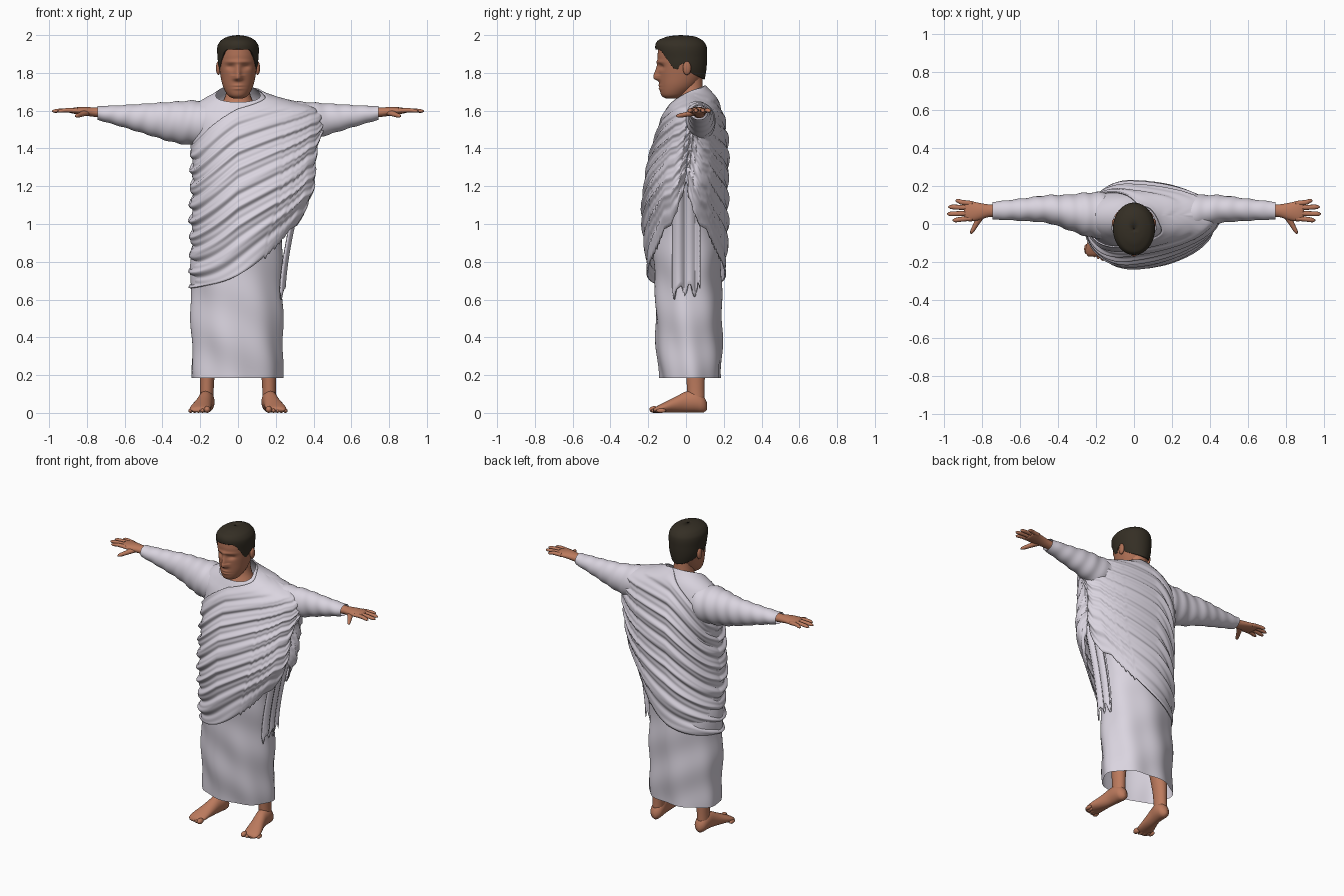
import bpy, bmesh, random
from math import sin, cos, pi, exp, degrees, radians
from mathutils import Vector

random.seed(4)
cube = bpy.data.objects.get("Cube")
if cube:
    bpy.data.objects.remove(cube, do_unlink=True)


def material(name, rgb):
    m = bpy.data.materials.new(name)
    m.use_nodes = True
    m.diffuse_color = (*rgb, 1)
    bsdf = m.node_tree.nodes["Principled BSDF"]
    bsdf.inputs["Base Color"].default_value = (*rgb, 1)
    bsdf.inputs["Roughness"].default_value = 0.8
    return m


cloth = material("white_cloth", (0.70, 0.66, 0.74))
skin = material("skin", (0.50, 0.195, 0.11))
face_skin = material("face_skin", (0.42, 0.16, 0.09))
hair_brown = material("dark_hair", (0.035, 0.028, 0.018))


def curve(rows, t):
    """Smooth interpolation of rows whose first value is the parameter."""
    t = min(max(t, rows[0][0]), rows[-1][0])
    k = next(i for i in range(len(rows) - 1) if t <= rows[i + 1][0])
    a, b = rows[k], rows[k + 1]
    p, n = rows[max(k - 1, 0)], rows[min(k + 2, len(rows) - 1)]
    h = b[0] - a[0]
    u = (t - a[0]) / h
    out = []
    for j in range(1, len(a)):
        ma = (b[j] - p[j]) / (b[0] - p[0]) * h
        mb = (n[j] - a[j]) / (n[0] - a[0]) * h
        out.append((2*u**3 - 3*u**2 + 1) * a[j] + (u**3 - 2*u**2 + u) * ma
                   + (3*u**2 - 2*u**3) * b[j] + (u**3 - u**2) * mb)
    return out


def finish(name, bm, mat, thickness=0):
    bmesh.ops.recalc_face_normals(bm, faces=bm.faces)
    for f in bm.faces:
        f.smooth = True
    mesh = bpy.data.meshes.new(name)
    bm.to_mesh(mesh)
    bm.free()
    mesh.materials.append(mat)
    ob = bpy.data.objects.new(name, mesh)
    bpy.context.collection.objects.link(ob)
    if thickness:
        mod = ob.modifiers.new("thickness", "SOLIDIFY")
        mod.thickness = thickness
    return ob


def skin_rings(name, rings, mat, caps=False, closed=True, thickness=0):
    bm = bmesh.new()
    loops = [[bm.verts.new(p) for p in ring] for ring in rings]
    n = len(loops[0])
    for a, b in zip(loops, loops[1:]):
        for i in range(n if closed else n - 1):
            j = (i + 1) % n
            bm.faces.new((a[i], a[j], b[j], b[i]))
    if caps:
        bm.faces.new(loops[0])
        bm.faces.new(loops[-1])
    return finish(name, bm, mat, thickness)


def loft(name, mat, axis, rows, side=1, steps=16, sides=24, caps=True, push=None):
    """Elliptical tube; rows are (t, centre u, centre v, radius u, radius v)."""
    rows = sorted(rows)
    rings = []
    for k in range(steps + 1):
        t = rows[0][0] + (rows[-1][0] - rows[0][0]) * k / steps
        u, v, ru, rv = curve(rows, t)
        ring = []
        for i in range(sides):
            a = 2 * pi * i / sides
            d = push(t, a) if push else 0
            p, q = u + (ru + d) * cos(a), v + (rv + d) * sin(a)
            x, y, z = {"X": (t, p, q), "Y": (p, t, q), "Z": (p, q, t)}[axis]
            ring.append((side * x, y, z))
        rings.append(ring)
    return skin_rings(name, rings, mat, caps)


def wrap(name, mat, rows, bottom, top, push=None, warp=None, bend=0,
         nu=96, nv=60, thickness=0):
    """Shell around z; rows are (z, left, right, front, back), edges vary with angle."""
    rings = []
    for k in range(nv + 1):
        ring = []
        for i in range(nu):
            a = -pi + 2 * pi * i / nu
            v = (k / nv) ** (1 - bend * (1 + cos(a)) / 2)
            z = bottom(a) + (top(a) - bottom(a)) * v
            left, right, front, back = curve(rows, z)
            d = push(a, k / nv, z) if push else 0
            x = ((left if cos(a) > 0 else right) + d) * cos(a)
            y = (front + back) / 2 + ((back - front) / 2 + d) * sin(a)
            p = Vector((x, y, z))
            ring.append(warp(p) if warp else p)
        rings.append(ring)
    return skin_rings(name, rings, mat, thickness=thickness)


def ellipsoid(name, mat, centre, size):
    bm = bmesh.new()
    bmesh.ops.create_uvsphere(bm, u_segments=16, v_segments=10, radius=1)
    bmesh.ops.scale(bm, vec=size, verts=bm.verts)
    bmesh.ops.translate(bm, vec=centre, verts=bm.verts)
    return finish(name, bm, mat)


# Long tunic with an open hem and a V neckline
tunic_rows = [(0.18, .232, .245, -.14, .185), (0.4, .235, .25, -.16, .19),
              (0.7, .235, .25, -.168, .185), (1.1, .24, .235, -.19, .19),
              (1.4, .25, .24, -.155, .195), (1.55, .27, .26, -.115, .18),
              (1.62, .24, .24, -.085, .165), (1.67, .17, .17, -.06, .145),
              (1.7, .115, .115, -.045, .125), (1.74, .07, .07, -.03, .10)]


def tunic_fold(a, v, z):
    low = max(0, 1 - z / 1.2)
    return .007 * low * sin(7 * a + 5 * z) + .004 * sin(22 * z + 3 * cos(a)) * (z < 1.6)


wrap("tunic", cloth, tunic_rows, lambda a: .185,
     lambda a: curve([(-1, 1.645), (-.5, 1.69), (0, 1.71), (1, 1.735)], sin(a))[0],
     push=tunic_fold, nv=80)

# Draped mantle slung from the left shoulder to the right hip
mantle_rows = [(0.62, .25, .25, -.185, .185), (0.8, .255, .25, -.21, .215),
               (0.95, .31, .25, -.225, .222), (1.1, .385, .25, -.23, .22),
               (1.2, .42, .248, -.222, .222), (1.32, .43, .245, -.20, .224),
               (1.45, .44, .255, -.165, .218), (1.55, .45, .26, -.135, .205),
               (1.61, .42, .24, -.105, .188), (1.65, .30, .2, -.08, .172),
               (1.69, .16, .14, -.058, .145), (1.73, .09, .09, -.04, .11)]
hem = [(0, 1.22), (15, 1.05), (40, .92), (60, .82), (90, .73), (120, .685), (180, .66)]
collar = [(-180, 1.41), (-150, 1.44), (-90, 1.61), (-30, 1.69), (30, 1.72),
          (90, 1.71), (150, 1.47), (180, 1.41)]


def mantle_hem(a):
    fringe = random.Random(round(a * 40)).uniform(-.03, .01) if abs(a) < 1 else 0
    return curve(hem, abs(degrees(a)))[0] + fringe


def mantle_fold(a, v, z):
    wave = 2 * pi * 8.5 * v + 1.2 * sin(2 * a)
    ridge = .011 * (1 - 2 * abs(sin(wave / 2)) ** 1.3) + .004 * sin(2.3 * wave + 2 * a)
    fade = min(1, 8 * (1 - v)) * (.45 + .55 * (1 - cos(a)) / 2)
    slit = .06 * exp(-(a / .16) ** 2) * min(1, max(0, (1.48 - z) * 8))
    return ridge * fade - slit


wrap("mantle", cloth, mantle_rows, mantle_hem,
     lambda a: curve(collar, degrees(a))[0],
     push=mantle_fold, bend=.3, nu=160, nv=130, thickness=.008)

# Loose mantle end hanging at the left hip, with a ragged hem
panel = []
for k in range(25):
    ring = []
    for i in range(17):
        w = i / 16 * 2 - 1
        low = .65 + .035 * sin(9 * w) + random.Random(i).uniform(-.02, .02)
        z = low + (1.3 - low) * k / 24
        x = .232 + .13 * (k / 24) ** 1.5 + .012 * sin(8 * w)
        ring.append((x, .005 + .072 * w, z))
    panel.append(ring)
skin_rings("mantle_end", panel, cloth, closed=False, thickness=.01)

# Neck and upper chest
loft("neck", skin, "Z", [(1.5, 0, .03, .13, .11), (1.62, 0, .022, .095, .085),
                         (1.67, 0, .025, .07, .07), (1.72, 0, .025, .06, .064),
                         (1.82, 0, .02, .06, .065)])


# Head with nose, eye sockets, lips and chin pushed out of the front
def face(p):
    if p.y < -.05:
        x, z = abs(p.x), p.z
        ridge = curve([(1.74, 0), (1.755, .004), (1.772, .03), (1.82, .015),
                       (1.855, .004), (1.88, 0)], z)[0]
        p.y -= ridge * exp(-(x / (.022 if z < 1.79 else .015)) ** 2)
        p.y += .013 * exp(-((x - .04) / .022) ** 2 - ((z - 1.832) / .014) ** 2)
        p.y -= .006 * exp(-((z - 1.858) / .01) ** 2) * exp(-(x / .07) ** 4)
        lips = exp(-((z - 1.733) / .006) ** 2) + exp(-((z - 1.716) / .006) ** 2)
        p.y -= .006 * lips * exp(-(x / .027) ** 2)
    return p


head_rows = [(1.663, .02, .02, -.10, -.05), (1.672, .042, .042, -.122, -.02),
             (1.69, .06, .06, -.134, .01), (1.73, .08, .08, -.14, .055),
             (1.78, .092, .092, -.143, .085), (1.84, .1, .1, -.146, .098),
             (1.9, .1, .1, -.15, .1), (1.95, .09, .09, -.135, .09),
             (1.985, .04, .04, -.08, .04)]
wrap("head", face_skin, head_rows, lambda a: 1.664, lambda a: 1.98, warp=face, nv=80)

# Short hair cap
hair_rows = [(1.76, .075, .075, -.1, .098), (1.82, .1, .1, -.14, .108),
             (1.88, .108, .108, -.153, .112), (1.94, .109, .109, -.163, .109),
             (1.97, .092, .092, -.15, .09), (1.985, .07, .07, -.12, .066),
             (1.995, .042, .042, -.085, .035), (2.0, .003, .003, -.03, -.024)]
hairline = [(-1, 1.925), (-.8, 1.918), (-.6, 1.87), (-.3, 1.815), (0, 1.85),
            (.35, 1.80), (1, 1.765)]
wrap("hair", hair_brown, hair_rows, lambda a: curve(hairline, sin(a))[0],
     lambda a: 2.0, bend=0, nv=50, thickness=.009)

for side, label in ((1, "left"), (-1, "right")):
    ellipsoid(label + "_ear", face_skin, (side * .104, .005, 1.825), (.013, .022, .036))

    # Wide sleeve tapering to the wrist
    loft(label + "_sleeve", cloth, "X",
         [(.1, .04, 1.53, .13, .12), (.25, .05, 1.535, .115, .118),
          (.35, .062, 1.54, .092, .106), (.45, .078, 1.552, .074, .088),
          (.6, .075, 1.57, .058, .06), (.745, .07, 1.588, .046, .036)],
         side, steps=60, sides=40, caps=False,
         push=lambda t, a: .004 * sin(75 * t + 2 * sin(a)) * (1 - t))

    # Hand with spread fingers and thumb
    loft(label + "_hand", skin, "X",
         [(.68, .07, 1.588, .034, .028), (.76, .07, 1.592, .033, .025),
          (.82, .066, 1.598, .046, .022), (.87, .068, 1.6, .054, .016),
          (.895, .07, 1.6, .045, .010)], side)
    for n, (y0, y1, tip) in enumerate([(.03, .02, .955), (.057, .053, .985),
                                       (.085, .09, .978), (.108, .122, .94)]):
        loft(f"{label}_finger_{n + 1}", skin, "X",
             [(.85, y0, 1.6, .013, .012), (.91, (y0 + y1) / 2, 1.602, .013, .011),
              (tip - .012, y1, 1.598, .011, .009), (tip, y1, 1.597, .003, .003)],
             side, steps=10, sides=12)
    loft(label + "_thumb", skin, "Y",
         [(-.052, .857, 1.572, .004, .004), (-.04, .852, 1.573, .011, .01),
          (0, .83, 1.58, .016, .013), (.05, .80, 1.592, .025, .018)],
         side, steps=10, sides=12)

    # Bare leg and foot with toes
    loft(label + "_leg", skin, "Z",
         [(.05, .167, .055, .036, .045), (.12, .165, .052, .036, .046),
          (.2, .163, .05, .04, .05), (.4, .15, .04, .06, .065),
          (.7, .13, .02, .075, .08)], side)
    loft(label + "_foot", skin, "Y",
         [(-.172, .203, .014, .038, .01), (-.15, .203, .02, .052, .018),
          (-.11, .197, .03, .053, .028), (-.05, .183, .045, .045, .043),
          (0, .173, .058, .041, .055), (.05, .167, .06, .043, .057),
          (.095, .165, .045, .034, .043), (.112, .165, .035, .012, .018)], side)
    for n in range(5):
        big = .018 if n == 0 else .012
        ellipsoid(f"{label}_toe_{n + 1}", skin,
                  (side * (.163 + .021 * n + (.004 if n else 0)), -.168 + .009 * n, big),
                  (big * .95, .026, big))
